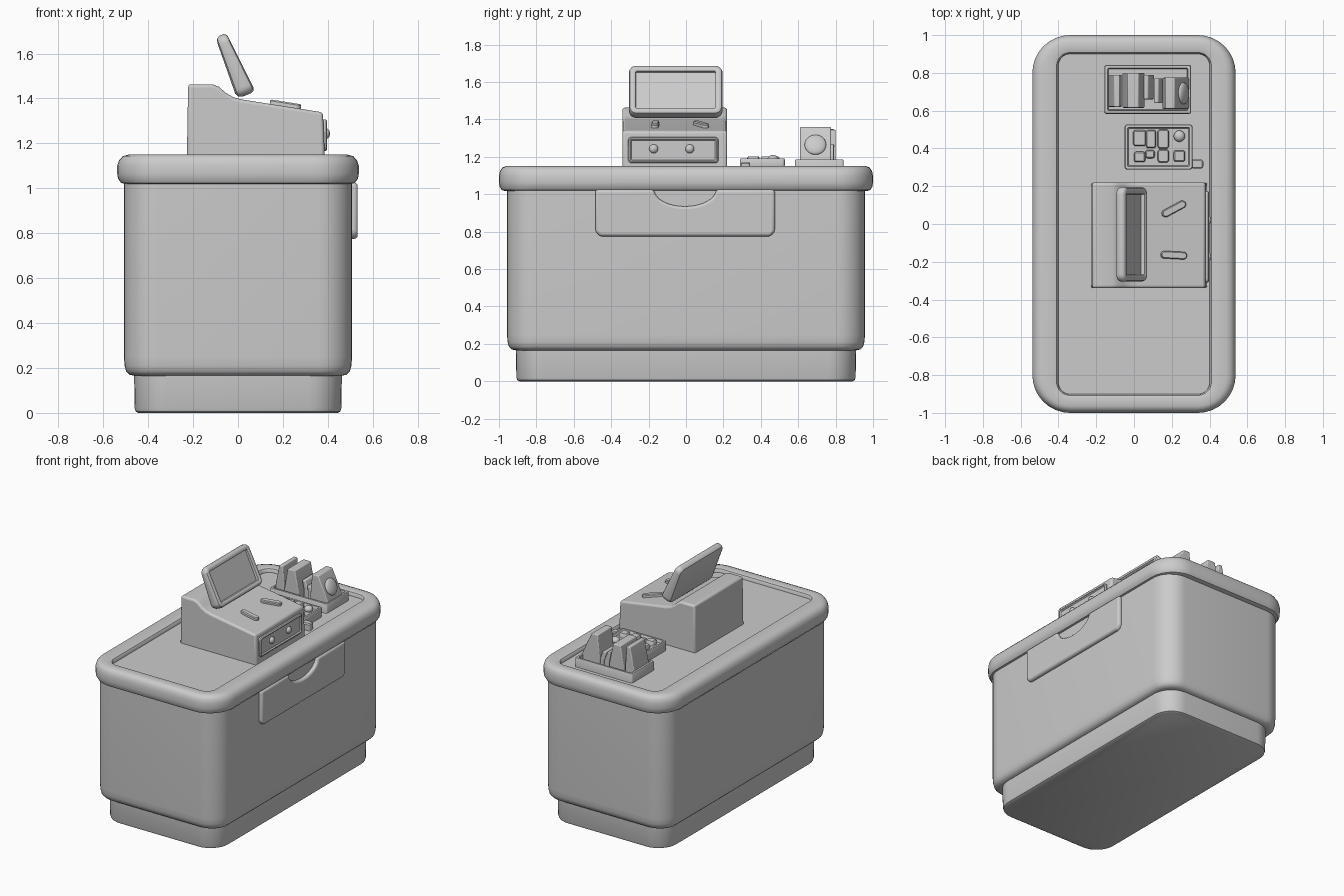
import bpy, bmesh
from math import sin, cos, pi, radians
from mathutils import Matrix

if "Cube" in bpy.data.objects:
    bpy.data.objects.remove(bpy.data.objects["Cube"])

# local x -> +y, local y -> +z, local z -> +x (parts on the operator side)
FACE_X = Matrix(((0, 0, 1, 0), (1, 0, 0, 0), (0, 1, 0, 0), (0, 0, 0, 1)))
# local x -> +x, local y -> +z, local z -> -y (side profiles)
SIDE = Matrix(((1, 0, 0, 0), (0, 0, -1, 0), (0, 1, 0, 0), (0, 0, 0, 1)))
T = Matrix.Translation


def finish(name, bm, matrix, bevel=0, angle=35):
    bmesh.ops.recalc_face_normals(bm, faces=bm.faces)
    mesh = bpy.data.meshes.new(name)
    bm.to_mesh(mesh)
    bm.free()
    ob = bpy.data.objects.new(name, mesh)
    bpy.context.collection.objects.link(ob)
    ob.matrix_world = matrix
    if bevel:
        mod = ob.modifiers.new("Bevel", 'BEVEL')
        mod.width, mod.segments = bevel, 3
        mod.limit_method, mod.angle_limit = 'ANGLE', radians(30)
    bpy.ops.object.select_all(action='DESELECT')
    ob.select_set(True)
    bpy.context.view_layer.objects.active = ob
    bpy.ops.object.shade_smooth_by_angle(angle=radians(angle))
    return ob


def loft(name, hx, hy, r, profile, matrix, ky=1.0, seg=8, taper=0):
    """Stack rounded rectangles; profile holds (inset, height) pairs."""
    bm = bmesh.new()
    rings = []
    for inset, z in profile:
        a, b, q = hx - inset, hy - inset * ky, max(r - inset, 0.006)
        ring = []
        for c, (sx, sy) in enumerate(((1, 1), (-1, 1), (-1, -1), (1, -1))):
            for i in range(seg + 1):
                t = (c + i / seg) * pi / 2
                x, y = sx * (a - q) + q * cos(t), sy * (b - q) + q * sin(t)
                ring.append(bm.verts.new((x, y, z * (1 - taper * y))))
        rings.append(ring)
    n = len(rings[0])
    for lo, hi in zip(rings, rings[1:]):
        for i in range(n):
            bm.faces.new((lo[i], lo[(i + 1) % n], hi[(i + 1) % n], hi[i]))
    bm.faces.new(rings[0][::-1])
    bm.faces.new(rings[-1])
    return finish(name, bm, matrix)


def prism(name, pts, depth, matrix, bevel=0.01):
    """Extrude a closed outline along local z."""
    bm = bmesh.new()
    face = bm.faces.new([bm.verts.new((x, y, 0)) for x, y in pts])
    ext = bmesh.ops.extrude_face_region(bm, geom=[face])
    verts = [g for g in ext['geom'] if isinstance(g, bmesh.types.BMVert)]
    bmesh.ops.translate(bm, verts=verts, vec=(0, 0, depth))
    return finish(name, bm, matrix, bevel)


def dome(name, scale, matrix):
    bm = bmesh.new()
    bmesh.ops.create_uvsphere(bm, u_segments=24, v_segments=12, radius=1)
    bmesh.ops.scale(bm, verts=bm.verts, vec=scale)
    return finish(name, bm, matrix, angle=60)


I = Matrix.Identity(4)

# Plinth, cabinet and rimmed countertop
loft("plinth", 0.463, 0.91, 0.15,
     [(0.02, 0), (0.008, 0.006), (0.003, 0.02), (0, 0.19)], I)
loft("cabinet", 0.508, 0.957, 0.15,
     [(0.05, 0.165), (0.025, 0.17), (0.01, 0.185), (0.003, 0.21), (0, 0.25), (0, 1.06)], I)
loft("countertop", 0.538, 1.0, 0.20,
     [(0.04, 1.018), (0.018, 1.024), (0.004, 1.042), (0, 1.065), (0, 1.10), (0.008, 1.125),
      (0.025, 1.143), (0.05, 1.15), (0.11, 1.15), (0.128, 1.146), (0.136, 1.136), (0.138, 1.122)],
     I, ky=0.72)

# Cabinet drawer front with a half-round finger notch
outline = [(-0.485, 0.80), (-0.46, 0.775), (0.45, 0.775), (0.475, 0.80), (0.475, 1.025)]
outline += [(-0.005 + 0.165 * cos(t), 1.025 - 0.09 * sin(t))
            for t in [i * pi / 16 for i in range(17)]]
outline += [(-0.485, 1.025)]
prism("cabinet_drawer", outline, 0.06, T((0.473, 0, 0)) @ FACE_X, 0.015)

# Register housing
prism("register_body",
      [(-0.228, 1.11), (-0.222, 1.463), (-0.115, 1.463), (-0.085, 1.452), (-0.055, 1.425),
       (-0.02, 1.405), (0.02, 1.395), (0.378, 1.338), (0.388, 1.11)],
      0.56, T((0, 0.22, 0)) @ SIDE, 0.014)

# Cash drawer with a raised frame and two knobs
loft("cash_drawer", 0.242, 0.07, 0.02,
     [(0, -0.02), (0, 0.008), (0.006, 0.014), (0.012, 0.014), (0.018, 0.006)],
     T((0.383, -0.068, 1.236)) @ FACE_X, seg=4)
for i, y in enumerate((-0.173, 0.02)):
    dome(f"drawer_knob_{i}", (0.02, 0.024, 0.024), T((0.39, y, 1.243)))

# Two keys lying on the sloped top
for i, (y, turn) in enumerate(((0.08, 28), (-0.165, -3))):
    loft(f"register_key_{i}", 0.07, 0.02, 0.02,
         [(0, -0.03), (0, 0.014), (0.005, 0.02)],
         T((0.21, y, 1.365)) @ Matrix.Rotation(radians(9), 4, 'Y')
         @ Matrix.Rotation(radians(turn), 4, 'Z'), seg=5)

# Tilted display with recessed screen
loft("display", 0.25, 0.145, 0.04,
     [(0.025, -0.035), (0.008, -0.028), (0, -0.012), (0, 0.018), (0.006, 0.03), (0.016, 0.035),
      (0.028, 0.035), (0.036, 0.03), (0.038, 0.014)],
     T((-0.02, -0.055, 1.548)) @ Matrix.Rotation(radians(-23), 4, 'Y') @ FACE_X, taper=1.8)

# Coin tray with small compartments
TRAY = [(0.006, 1.11), (0, 1.155), (0, 1.186), (0.004, 1.192), (0.016, 1.192), (0.022, 1.172)]
loft("coin_tray", 0.18, 0.12, 0.015, TRAY, T((0.13, 0.408, 0)), seg=3)
cells = [(0.03, 0.455, 0.035, 0.042), (0.03, 0.355, 0.03, 0.028), (0.155, 0.45, 0.03, 0.05),
         (0.09, 0.45, 0.026, 0.048), (0.155, 0.36, 0.03, 0.034), (0.085, 0.37, 0.025, 0.022),
         (0.24, 0.36, 0.03, 0.03)]
for i, (x, y, hx, hy) in enumerate(cells):
    loft(f"coin_stack_{i}", hx, hy, 0.012,
         [(0, 1.15), (0, 1.194), (0.006, 1.203)], T((x, y, 0)), seg=3)
dome("coin_round", (0.03, 0.03, 0.025), T((0.24, 0.465, 1.185)))
loft("tray_tab", 0.032, 0.024, 0.012,
     [(0, 1.11), (0, 1.165), (0.006, 1.172)], T((0.335, 0.318, 0)), seg=3)

# Display box of packets
BOX = [(0, 1.11), (0, 1.18), (0.004, 1.187), (0.018, 1.187), (0.022, 1.15)]
loft("packet_box", 0.23, 0.13, 0.012, BOX, T((0.073, 0.713, 0)), seg=3)
# base left, base right, top left, top right, top height, y start, y end
packets = [(-0.135, -0.065, -0.105, -0.075, 1.35, 0.62, 0.79),
           (-0.06, 0.055, -0.035, 0.025, 1.345, 0.615, 0.80),
           (0.065, 0.105, 0.05, 0.075, 1.27, 0.66, 0.79),
           (0.11, 0.15, 0.105, 0.13, 1.25, 0.64, 0.77),
           (0.15, 0.29, 0.165, 0.215, 1.36, 0.61, 0.775)]
for i, (b0, b1, t0, t1, h, y0, y1) in enumerate(packets):
    prism(f"packet_{i}", [(b0, 1.14), (b1, 1.14), (b1, 1.20), (t1, h), (t0, h), (b0, 1.20)],
          y1 - y0, T((0, y1, 0)) @ SIDE, 0.006)
dome("packet_disc", (0.02, 0.058, 0.058),
     T((0.262, 0.692, 1.265)) @ Matrix.Rotation(radians(-25), 4, 'Y'))
